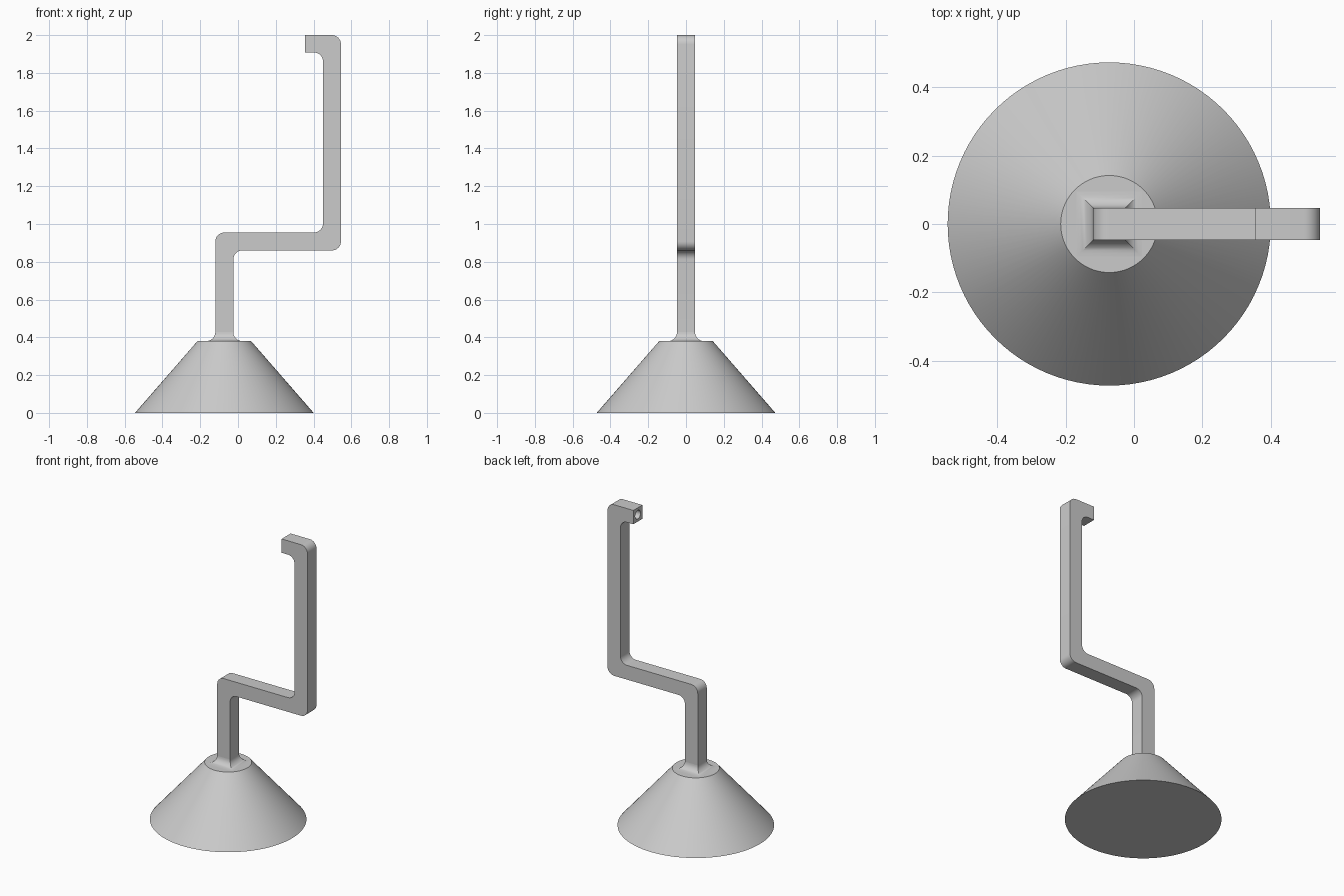
import bpy, bmesh, math
from mathutils import Vector, Matrix

cube = bpy.data.objects.get("Cube")
if cube:
    bpy.data.objects.remove(cube, do_unlink=True)

AXIS = -0.0725      # x of the base centre line
HALF = 0.0475       # half thickness of the square arm
R = 0.048           # fillet radius
BASE_H = 0.38

grey = bpy.data.materials.new("plain_grey")
grey.use_nodes = True
grey.diffuse_color = (0.6, 0.6, 0.6, 1)
grey.node_tree.nodes["Principled BSDF"].inputs["Base Color"].default_value = (0.6, 0.6, 0.6, 1)


def make_object(name, bm):
    bmesh.ops.recalc_face_normals(bm, faces=bm.faces)
    mesh = bpy.data.meshes.new(name)
    bm.to_mesh(mesh)
    bm.free()
    mesh.materials.append(grey)
    obj = bpy.data.objects.new(name, mesh)
    bpy.context.collection.objects.link(obj)
    return obj


def activate(obj):
    bpy.ops.object.select_all(action='DESELECT')
    obj.select_set(True)
    bpy.context.view_layer.objects.active = obj


def smooth(obj):
    activate(obj)
    bpy.ops.object.shade_smooth_by_angle(angle=math.radians(30))


def rounded_outline(corners, steps=8):
    """Round the marked right-angle corners of a closed outline."""
    points = []
    for i, (x, z, rounded) in enumerate(corners):
        p = Vector((x, z))
        if not rounded:
            points.append(p)
            continue
        a = (Vector(corners[i - 1][:2]) - p).normalized()
        b = (Vector(corners[(i + 1) % len(corners)][:2]) - p).normalized()
        centre = p + R * (a + b)
        for s in range(steps + 1):
            t = math.pi / 2 * s / steps
            points.append(centre - R * (b * math.cos(t) + a * math.sin(t)))
    return points


# Conical base
bm = bmesh.new()
bmesh.ops.create_cone(bm, cap_ends=True, segments=96, radius1=0.473, radius2=0.142,
                      depth=BASE_H, matrix=Matrix.Translation((AXIS, 0, BASE_H / 2)))
smooth(make_object("cone_base", bm))

# Cranked square arm with a short hook at the top
left, right = AXIS - HALF, AXIS + HALF
outline = rounded_outline([
    (left, BASE_H, False), (right, BASE_H, False),
    (right, 0.86, True), (0.545, 0.86, True), (0.545, 2.0, True),
    (0.355, 2.0, False), (0.355, 1.908, False),
    (0.45, 1.908, True), (0.45, 0.955, True), (left, 0.955, True)])
bm = bmesh.new()
face = bm.faces.new([bm.verts.new((p.x, -HALF, p.y)) for p in outline])
extruded = bmesh.ops.extrude_face_region(bm, geom=[face])
bmesh.ops.translate(bm, vec=(0, 2 * HALF, 0),
                    verts=[v for v in extruded["geom"] if isinstance(v, bmesh.types.BMVert)])
arm = make_object("cranked_arm", bm)

# Blind round hole in the end of the hook
bm = bmesh.new()
bmesh.ops.create_cone(bm, cap_ends=True, segments=32, radius1=0.028, radius2=0.028, depth=0.1,
                      matrix=Matrix.Translation((0.355, 0, 1.954)) @ Matrix.Rotation(math.pi / 2, 4, 'Y'))
cutter = make_object("hole_cutter", bm)
cutter.hide_render = True
cut = arm.modifiers.new("hole", 'BOOLEAN')
cut.operation = 'DIFFERENCE'
cut.solver = 'EXACT'
cut.object = cutter
activate(arm)
bpy.ops.object.modifier_apply(modifier=cut.name)
bpy.data.objects.remove(cutter, do_unlink=True)
smooth(arm)

# Concave square flare where the arm meets the base
bm = bmesh.new()
rings = []
for s in range(9):
    t = math.pi / 2 * s / 8
    h = HALF + R * (1 - math.sin(t))
    z = BASE_H + R * (1 - math.cos(t))
    rings.append([bm.verts.new((AXIS + sx * h, sy * h, z))
                  for sx, sy in ((-1, -1), (1, -1), (1, 1), (-1, 1))])
for low, high in zip(rings, rings[1:]):
    for i in range(4):
        j = (i + 1) % 4
        bm.faces.new((low[i], low[j], high[j], high[i]))
bm.faces.new(rings[0])
bm.faces.new(rings[-1])
smooth(make_object("arm_flare", bm))
